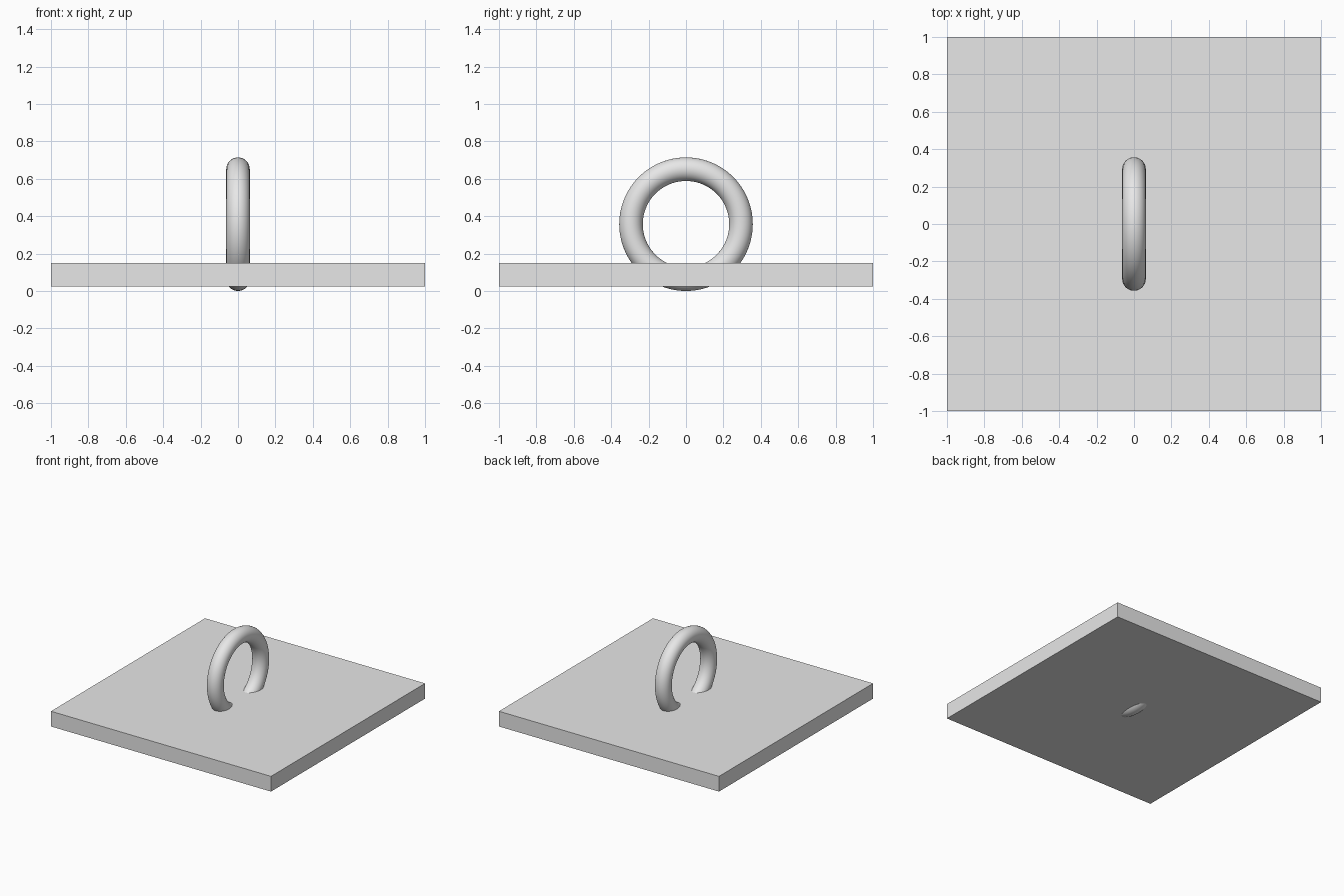
import bpy
from math import radians

cube = bpy.data.objects.get("Cube")
if cube:
    bpy.data.objects.remove(cube, do_unlink=True)

PLATE_BOTTOM, PLATE_TOP = 0.025, 0.15
RING_MAJOR, RING_MINOR = 0.294, 0.063

grey = bpy.data.materials.new("plain grey")
grey.use_nodes = True
colour = (0.8, 0.8, 0.8, 1)
grey.diffuse_color = colour
grey.node_tree.nodes["Principled BSDF"].inputs["Base Color"].default_value = colour


def finish(name):
    obj = bpy.context.object
    obj.name = name
    obj.data.materials.append(grey)
    return obj


# Square base plate
bpy.ops.mesh.primitive_cube_add(size=1, location=(0, 0, (PLATE_BOTTOM + PLATE_TOP) / 2))
plate = finish("base_plate")
plate.scale = (2, 2, PLATE_TOP - PLATE_BOTTOM)
bpy.ops.object.transform_apply(location=False, rotation=False, scale=True)

# Upright ring passing through the plate, its lowest point on the ground
bpy.ops.mesh.primitive_torus_add(
    major_radius=RING_MAJOR, minor_radius=RING_MINOR,
    major_segments=96, minor_segments=32,
    location=(0, 0, RING_MAJOR + RING_MINOR), rotation=(0, radians(90), 0))
finish("upright_ring")
bpy.ops.object.shade_smooth()
